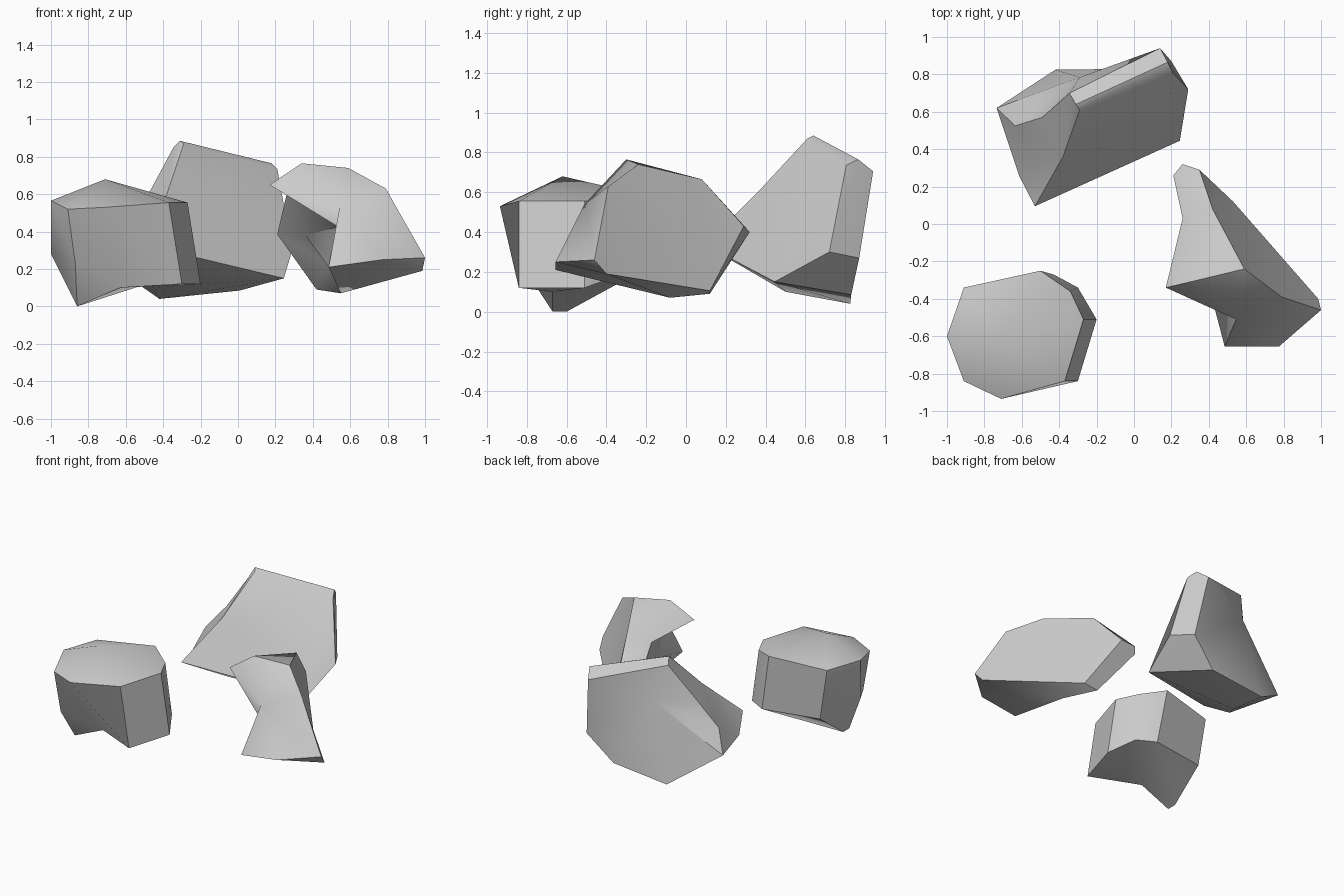
import bpy, bmesh, math

if "Cube" in bpy.data.objects:
    bpy.data.objects.remove(bpy.data.objects["Cube"])


def rock(name, points, rings):
    """Loft rings of named corners; repeated letters collapse quads to triangles."""
    bm = bmesh.new()
    verts = {key: bm.verts.new(co) for key, co in points.items()}

    def add_face(keys):
        keys = list(dict.fromkeys(keys))
        if len(keys) > 2:
            bm.faces.new([verts[k] for k in keys])

    for r, s in zip(rings, rings[1:]):
        for i in range(len(r)):
            j = (i + 1) % len(r)
            add_face((r[i], r[j], s[j], s[i]))
    add_face(rings[0])
    add_face(rings[-1])
    bmesh.ops.recalc_face_normals(bm, faces=bm.faces)
    mesh = bpy.data.meshes.new(name)
    bm.to_mesh(mesh)
    bm.free()
    obj = bpy.data.objects.new(name, mesh)
    bpy.context.collection.objects.link(obj)
    bpy.ops.object.select_all(action='DESELECT')
    obj.select_set(True)
    bpy.context.view_layer.objects.active = obj
    bpy.ops.object.shade_smooth_by_angle(angle=math.radians(42))


# Blocky rock: peak, shoulder ring, lower ring, small foot
rock("block_rock", {
    't': (-.71, -.62, .68),
    'a': (-1, -.60, .565), 'b': (-.91, -.84, .52), 'c': (-.71, -.935, .53),
    'd': (-.37, -.84, .555), 'e': (-.27, -.51, .555), 'f': (-.34, -.36, .555),
    'g': (-.50, -.25, .595), 'h': (-.91, -.34, .565),
    'i': (-1, -.60, .28), 'j': (-.87, -.82, .23), 'k': (-.63, -.67, .10),
    'l': (-.30, -.84, .12), 'm': (-.20, -.51, .12), 'n': (-.30, -.34, .18),
    'o': (-.43, -.27, .18), 'p': (-.85, -.345, .19),
    'q': (-.86, -.60, 0), 'r': (-.86, -.67, 0),
}, ["tttttttt", "abcdefgh", "ijklmnop", "qrkkkkqq"])

# Slab rock: flat front face, bevelled ridge, faceted back
rock("slab_rock", {
    'a': (-.29, .61, .87), 'b': (.21, .805, .735), 'c': (.29, .72, .30),
    'd': (.245, .445, .15), 'e': (-.53, .095, .335), 'f': (-.38, .36, .60),
    's': (-.31, .64, .885), 't': (.18, .865, .765),
    'g': (-.345, .70, .85), 'h': (.14, .94, .705), 'i': (.20, .87, .27),
    'j': (.01, .83, .085), 'k': (-.42, .825, .04), 'l': (-.45, .50, .10),
    'n': (-.615, .26, .24), 'o': (-.735, .62, .26), 'p': (-.635, .525, .40),
    'q': (-.49, .57, .58), 'r': (-.29, .785, .60),
}, ["abcddeeff", "stcidlnff", "ghiijkopq", "rrrrrrrrr"])

# Hollow rock: overhanging front, waist on the left, tapered back end
rock("hollow_rock", {
    'm': (.545, -.51, .54),
    'a': (.17, -.34, .65), 'b': (.34, -.30, .765), 'c': (.59, -.24, .74),
    'd': (.79, -.39, .63), 'e': (1, -.46, .26), 'f': (.985, -.40, .19),
    'g': (.775, -.655, .25), 'h': (.485, -.655, .21), 'n': (.535, -.50, .425),
    's': (.36, -.18, .38), 'u': (.48, -.38, .23),
    'l': (.26, .03, .60), 'k': (.42, .08, .665),
    'o': (.35, .29, .43), 'p': (.26, .32, .40), 'q': (.21, .26, .385),
    'v': (.55, -.08, .07), 'w': (.42, .12, .09), 'x': (.53, .12, .105),
}, ["mmmmmmmmm", "abcdeghhn", "lkkxffvus", "qpoxxxwwq"])
